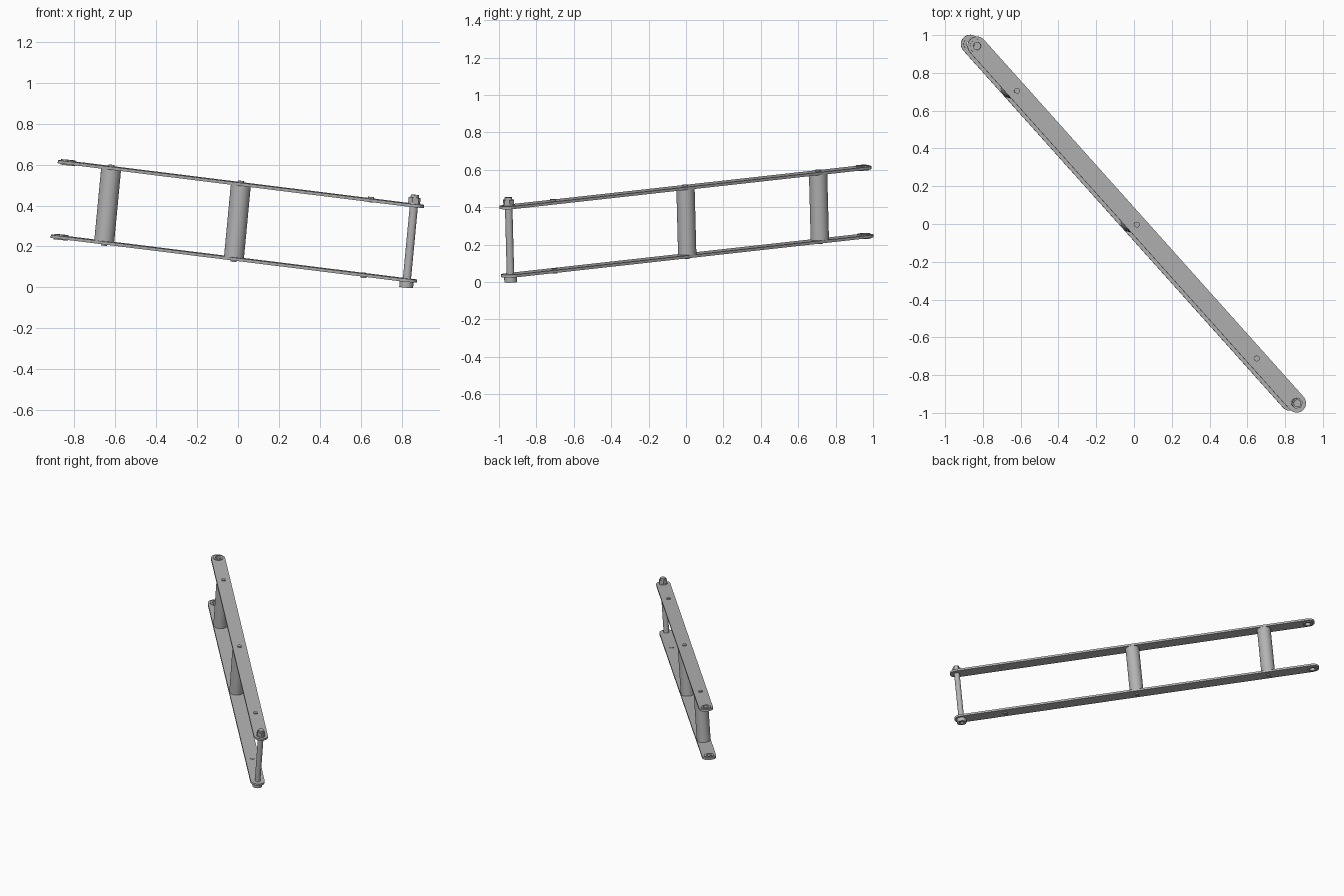
import bpy, bmesh, math
from mathutils import Matrix, Vector

if "Cube" in bpy.data.objects:
    bpy.data.objects.remove(bpy.data.objects["Cube"], do_unlink=True)

steel = bpy.data.materials.new("grey steel")
steel.use_nodes = True
steel.diffuse_color = (0.45, 0.45, 0.45, 1)
steel.node_tree.nodes["Principled BSDF"].inputs["Base Color"].default_value = (0.45, 0.45, 0.45, 1)

# Tilted frame of the linkage: x runs along the bars, z from bar to bar
along = Vector((0.846, -0.945, -0.105)).normalized()
up = Vector((0.035, -0.01, 0.365))
up = (up - up.dot(along) * along).normalized()
side = up.cross(along)
frame = Matrix((along, side, up)).transposed().to_4x4()
frame.translation = (-0.003, 0.002, 0.323)

HALF = 1.273      # bar centre to end hole
GAP = 0.1835      # frame centre to bar centre
THICK = 0.0075    # half the bar thickness
RADIUS = 0.05     # bar end radius
INNER, OUTER = GAP - THICK, GAP + THICK


def circle(cx, r, n=32):
    return [(cx + r * math.cos(2 * math.pi * i / n), r * math.sin(2 * math.pi * i / n))
            for i in range(n)]


def slot(half, r, n=16):
    arc = [(half + r * math.sin(math.pi * i / n), -r * math.cos(math.pi * i / n))
           for i in range(n + 1)]
    return arc + [(-x, -y) for x, y in arc]


def extrude(name, loops, z0, z1):
    """Solid between two heights; loops after the first are holes."""
    curve = bpy.data.curves.new(name, "CURVE")
    curve.dimensions = "2D"
    curve.fill_mode = "BOTH"
    curve.extrude = abs(z1 - z0) / 2
    for loop in loops:
        spline = curve.splines.new("POLY")
        spline.points.add(len(loop) - 1)
        for point, (x, y) in zip(spline.points, loop):
            point.co = (x, y, 0, 1)
        spline.use_cyclic_u = True
    temp = bpy.data.objects.new("temp", curve)
    bpy.context.collection.objects.link(temp)
    bpy.context.view_layer.update()
    graph = bpy.context.evaluated_depsgraph_get()
    mesh = bpy.data.meshes.new_from_object(temp.evaluated_get(graph))
    bpy.data.objects.remove(temp, do_unlink=True)
    bpy.data.curves.remove(curve)

    bm = bmesh.new()
    bm.from_mesh(mesh)
    bmesh.ops.remove_doubles(bm, verts=bm.verts, dist=0.0001)
    bmesh.ops.translate(bm, verts=bm.verts, vec=(0, 0, (z0 + z1) / 2))
    bmesh.ops.recalc_face_normals(bm, faces=bm.faces)
    bm.to_mesh(mesh)
    bm.free()
    mesh.name = name
    mesh.materials.clear()
    mesh.materials.append(steel)
    obj = bpy.data.objects.new(name, mesh)
    obj.matrix_world = frame
    bpy.context.collection.objects.link(obj)
    bpy.ops.object.select_all(action="DESELECT")
    obj.select_set(True)
    bpy.context.view_layer.objects.active = obj
    bpy.ops.object.shade_smooth_by_angle(angle=math.radians(35))
    return obj


# Bars with an eye at the far end, a bushing in it and three pins
for level, s in (("upper", 1), ("lower", -1)):
    extrude(level + "_bar", [slot(HALF, RADIUS), circle(-HALF, 0.034)], s * INNER, s * OUTER)
    extrude(level + "_bushing", [circle(-HALF, 0.036), circle(-HALF, 0.02)],
            s * GAP - 0.013, s * GAP + 0.013)
    for place, t in (("far", -0.75), ("middle", 0), ("near", 0.75)):
        extrude(f"{level}_{place}_pin", [circle(t * HALF, 0.015, 20)],
                s * (INNER - 0.003), s * (OUTER + 0.008))

# Spacer tubes between the bars
for place, t in (("far", -0.75), ("middle", 0)):
    extrude(place + "_spacer", [circle(t * HALF, 0.049, 40)], -INNER, INNER)

# Clamping bolt with head, washer and nut
extrude("bolt_shank", [circle(HALF, 0.02)], -OUTER, OUTER + 0.045)
extrude("bolt_head", [circle(HALF, 0.034), circle(HALF, 0.017, 6)], -OUTER - 0.029, -OUTER)
extrude("bolt_socket_floor", [circle(HALF, 0.02)], -OUTER - 0.012, -OUTER)
extrude("washer", [circle(HALF, 0.031)], OUTER, OUTER + 0.006)
extrude("nut", [circle(HALF, 0.03, 6)], OUTER + 0.006, OUTER + 0.032)
